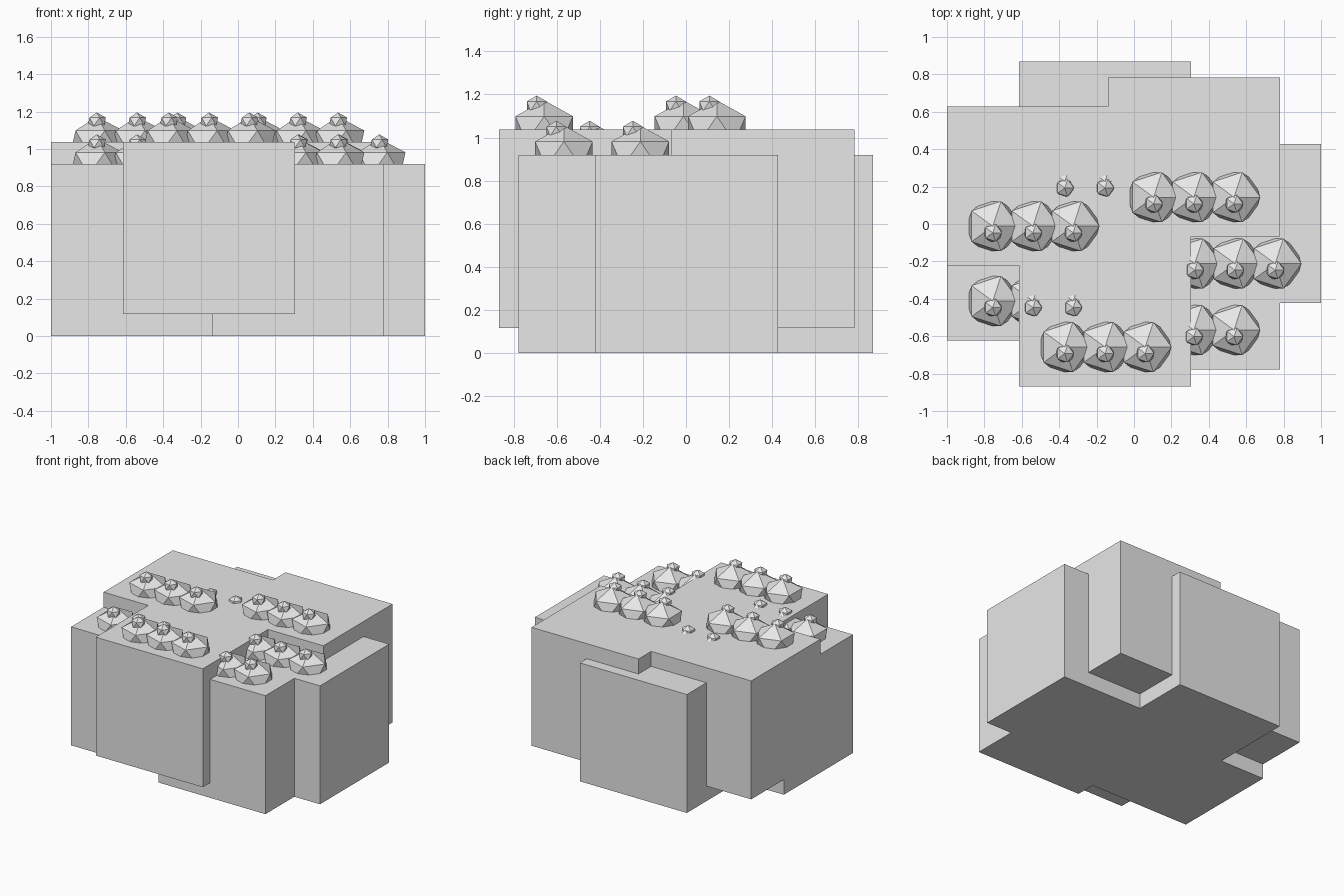
import bpy
import bmesh
from mathutils import Matrix

old = bpy.data.objects.get("Cube")
if old:
    bpy.data.objects.remove(old, do_unlink=True)

# One flat colour
grey = bpy.data.materials.new("light_grey")
grey.use_nodes = True
colour = (0.8, 0.8, 0.8, 1.0)
grey.diffuse_color = colour
grey.node_tree.nodes["Principled BSDF"].inputs["Base Color"].default_value = colour

WIDTH, DEPTH, HEIGHT = 0.92, 0.85, 0.92
LOW, HIGH = 0.0, 0.117
SPACING = 0.215


def add_object(name, bm):
    mesh = bpy.data.meshes.new(name)
    bm.to_mesh(mesh)
    bm.free()
    mesh.materials.append(grey)
    obj = bpy.data.objects.new(name, mesh)
    bpy.context.collection.objects.link(obj)
    return obj


def add_block(name, x, y, base):
    bm = bmesh.new()
    place = Matrix.Translation((x, y, base + HEIGHT / 2))
    bmesh.ops.create_cube(bm, size=1, matrix=place @ Matrix.Diagonal((WIDTH, DEPTH, HEIGHT, 1)))
    add_object(name, bm)


def add_row(name, x, y, z, radius, radius_z):
    """Three faceted balls side by side."""
    bm = bmesh.new()
    for step in (-1, 0, 1):
        place = Matrix.Translation((x + step * SPACING, y, z))
        scale = Matrix.Diagonal((radius, radius, radius_z, 1))
        bmesh.ops.create_icosphere(bm, subdivisions=1, radius=1, matrix=place @ scale)
    add_object(name, bm)


# Overlapping blocks, each carrying a row of mounds with a small knob on top
blocks = {
    "front_high": (-0.155, -0.443, HIGH),
    "right_high": (-0.54, 0.203, HIGH),
    "back_high": (0.32, 0.358, HIGH),
    "back_low": (-0.155, 0.443, LOW),
    "left_low": (0.54, 0.003, LOW),
    "front_low": (0.32, -0.352, LOW),
    "right_low": (-0.54, -0.197, LOW),
}
for name, (x, y, base) in blocks.items():
    top = base + HEIGHT + 0.002
    add_block(name + "_block", x, y, base)
    add_row(name + "_mounds", x, y - 0.215, top, 0.157, 0.134)
    add_row(name + "_knobs", x, y - 0.25, top + 0.107, 0.054, 0.049)
